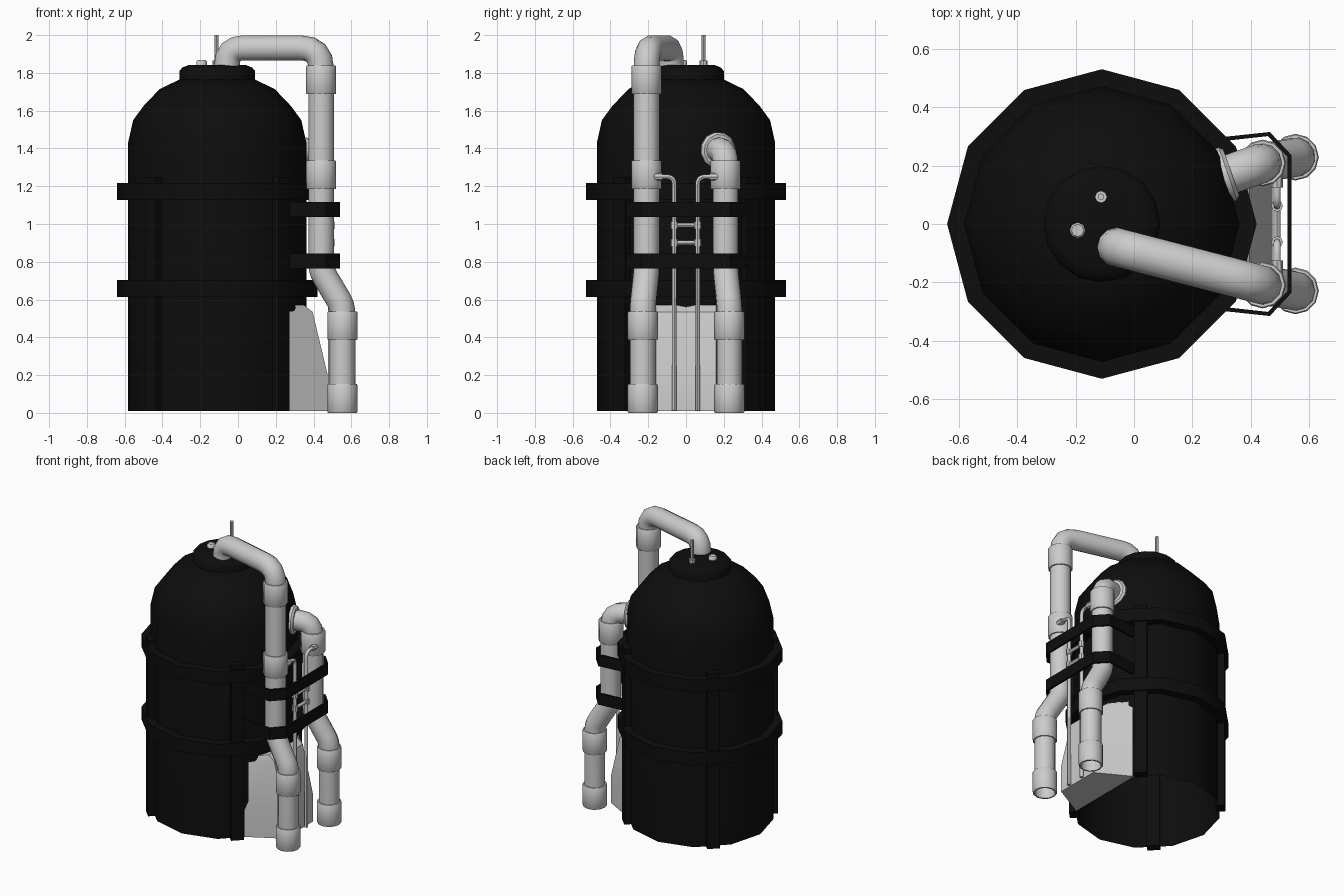
import bpy, bmesh, math
from mathutils import Vector

if "Cube" in bpy.data.objects:
    bpy.data.objects.remove(bpy.data.objects["Cube"])

CX = -0.11  # tank axis
black = bpy.data.materials.new("black_metal")
black.diffuse_color = (0.004, 0.004, 0.004, 1)
black.use_nodes = True
black.node_tree.nodes["Principled BSDF"].inputs["Base Color"].default_value = black.diffuse_color


def finish(name, bm, mat=None, angle=40):
    bmesh.ops.recalc_face_normals(bm, faces=bm.faces[:])
    me = bpy.data.meshes.new(name)
    bm.to_mesh(me)
    bm.free()
    ob = bpy.data.objects.new(name, me)
    bpy.context.collection.objects.link(ob)
    if mat:
        me.materials.append(mat)
    bpy.ops.object.select_all(action='DESELECT')
    ob.select_set(True)
    bpy.context.view_layer.objects.active = ob
    bpy.ops.object.shade_smooth_by_angle(angle=math.radians(angle))
    return ob


def lathe(name, profile, loc, n=12, mat=None, closed=False, axis=(0, 0, 1), angle=40):
    """Spin (radius, height) pairs around an axis through loc."""
    bm = bmesh.new()
    q = Vector((0, 0, 1)).rotation_difference(Vector(axis))
    rings = []
    for r, h in profile:
        if r == 0:
            rings.append([bm.verts.new(Vector(loc) + q @ Vector((0, 0, h)))] * n)
        else:
            rings.append([bm.verts.new(Vector(loc) + q @ Vector(
                (r * math.cos(math.tau * i / n), r * math.sin(math.tau * i / n), h)))
                for i in range(n)])
    pairs = list(zip(rings, rings[1:]))
    if closed:
        pairs.append((rings[-1], rings[0]))
    for a, b in pairs:
        for i in range(n):
            j = (i + 1) % n
            bm.faces.new(list(dict.fromkeys((a[i], a[j], b[j], b[i]))))
    return finish(name, bm, mat, angle)


def fillet(points, radii, seg=4):
    """Round the inner corners of a path."""
    pts = [Vector(p) for p in points]
    out = [pts[0]]
    for a, p, b, r in zip(pts, pts[1:], pts[2:], radii):
        s, e = p + (a - p).normalized() * r, p + (b - p).normalized() * r
        for k in range(seg + 1):
            t = k / seg
            out.append(s * (1 - t) ** 2 + p * 2 * t * (1 - t) + e * t * t)
    return out + [pts[-1]]


def tube(name, path, r, res=4, caps=False):
    cu = bpy.data.curves.new(name, 'CURVE')
    cu.dimensions = '3D'
    cu.bevel_depth, cu.bevel_resolution, cu.use_fill_caps = r, res, caps
    sp = cu.splines.new('POLY')
    sp.points.add(len(path) - 1)
    for p, v in zip(sp.points, path):
        p.co = (*v, 1)
    ob = bpy.data.objects.new(name, cu)
    bpy.context.collection.objects.link(ob)
    bpy.ops.object.select_all(action='DESELECT')
    ob.select_set(True)
    bpy.context.view_layer.objects.active = ob
    bpy.ops.object.convert(target='MESH')
    bpy.ops.object.shade_smooth_by_angle(angle=math.radians(45))


def prism(name, layers, mat=None):
    """Loft stacked polygons and cap both ends."""
    bm = bmesh.new()
    rings = [[bm.verts.new(p) for p in layer] for layer in layers]
    n = len(rings[0])
    for a, b in zip(rings, rings[1:]):
        for i in range(n):
            bm.faces.new((a[i], a[(i + 1) % n], b[(i + 1) % n], b[i]))
    bm.faces.new(rings[0])
    bm.faces.new(rings[-1])
    return finish(name, bm, mat, 30)


# Tank shell with dome, and top cap
lathe("tank_body", [(0.472, 0.01), (0.472, 1.43), (0.445, 1.55), (0.39, 1.625), (0.305, 1.714),
                    (0.2, 1.765), (0, 1.77)], (CX, 0, 0), mat=black)
lathe("tank_cap", [(0.2, 1.74), (0.2, 1.81), (0.185, 1.828), (0.15, 1.842), (0, 1.842)],
      (CX, 0, 0), n=16, mat=black)

# Hoops around the tank
for i, z in enumerate((0.614, 1.128)):
    lathe(f"hoop_{i}", [(0.46, z), (0.53, z), (0.53, z + 0.09), (0.46, z + 0.09)],
          (CX, 0, 0), mat=black, closed=True)

# Vertical ribs on the diagonals
for k in range(4):
    a = math.radians(45 + 90 * k)
    u, v = Vector((math.cos(a), math.sin(a), 0)), Vector((-math.sin(a), math.cos(a), 0))
    prism(f"rib_{k}", [[Vector((CX, 0, z)) + u * r + v * w for r, w in
                        ((0.44, -0.042), (0.5, -0.042), (0.5, 0.042), (0.44, 0.042))]
                       for z in (0.01, 1.25)], black)

# Sloped grey base housing behind the pipes
prism("base_housing", [[(0.24, -0.29, z), (x, -0.16, z), (x, 0.16, z), (0.24, 0.29, z)]
                       for z, x in ((0.01, 0.475), (0.2, 0.475), (0.535, 0.395), (0.57, 0.35))])

# Two main pipes
legs = lambda s: [(0.44, s * 0.209, 0.755), (0.553, s * 0.229, 0.565), (0.553, s * 0.229, 0.012)]
tube("overhead_pipe", fillet([(-0.058, -0.08, 1.8), (-0.058, -0.08, 1.932),
                              (0.44, -0.209, 1.932)] + legs(-1), (0.09, 0.11, 0.04, 0.04)), 0.068)
tube("side_pipe", fillet([(0.24, 0.14, 1.39), (0.44, 0.209, 1.39)] + legs(1),
                         (0.09, 0.04, 0.04)), 0.068)
lathe("pipe_flange", [(0.06, -0.05), (0.097, -0.05), (0.097, 0.012), (0.085, 0.025), (0.06, 0.025)],
      (0.31, 0.168, 1.39), axis=(0.945, 0.327, 0))


# Pipe couplings
def coupling(name, x, y, z):
    lathe(name, [(0.066, z), (0.076, z), (0.08, z + 0.006), (0.08, z + 0.146), (0.076, z + 0.152),
                 (0.066, z + 0.152)], (x, y, 0), closed=True)


coupling("top_coupling", 0.44, -0.209, 1.687)
for s, side in ((-1, "front"), (1, "back")):
    coupling(f"{side}_mid_coupling", 0.44, s * 0.209, 1.184)
    coupling(f"{side}_lower_coupling", 0.553, s * 0.229, 0.385)
    coupling(f"{side}_foot_coupling", 0.553, s * 0.229, 0.0)

    # Thin feed line with fitting and clamps
    y = s * 0.062
    tube(f"{side}_feed_line", fillet([(0.49, y, 0.012), (0.49, y, 1.25), (0.49, s * 0.17, 1.25)],
                                     (0.04,)), 0.0125, 2, True)
    lathe(f"{side}_feed_fitting", [(0, 0), (0.02, 0), (0.02, 0.05), (0, 0.05)],
          (0.49, s * 0.125, 1.25), n=8, axis=(0, s, 0))
    for i, z in enumerate((0.9, 0.993)):
        lathe(f"{side}_clamp_{i}", [(0, -0.02), (0.02, -0.02), (0.02, 0.02), (0, 0.02)],
              (0.49, y, z), n=8)

# Cross links between the feed lines
for i, z in enumerate((0.9, 0.993)):
    tube(f"cross_link_{i}", [(0.49, -0.062, z), (0.49, 0.062, z)], 0.012, 2, True)

# Straps wrapping the pipes
outer = [(0.25, -0.292), (0.465, -0.315), (0.54, -0.235)]
inner = [(0.25, -0.278), (0.459, -0.301), (0.526, -0.23)]
mirror = lambda pts: [(x, -y) for x, y in reversed(pts)]
loop = outer + mirror(outer) + list(reversed(inner + mirror(inner)))
for i, z in enumerate((0.765, 1.037)):
    prism(f"strap_{i}", [[(x, y, h) for x, y in loop] for h in (z, z + 0.08)], black)

# Rod and valve on the cap
lathe("rod", [(0.021, 1.83), (0.021, 1.865), (0.011, 1.865), (0.011, 2.0), (0, 2.0)],
      (-0.113, 0.093, 0), n=8)
lathe("valve", [(0.028, 1.82), (0.028, 1.86), (0.021, 1.868), (0, 1.868)], (-0.193, -0.022, 0), n=8)
